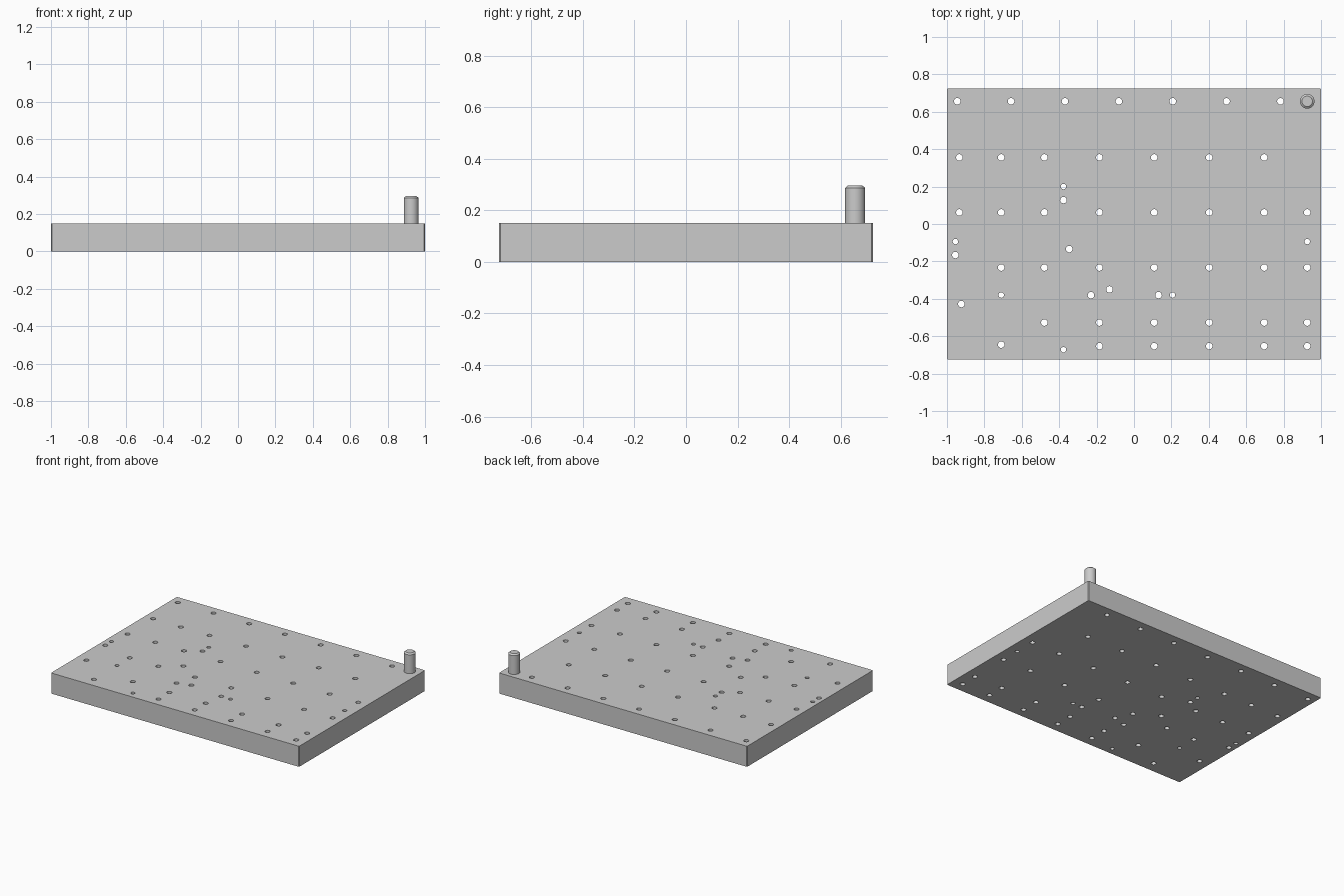
import bpy, bmesh, math
from mathutils import Matrix

if "Cube" in bpy.data.objects:
    bpy.data.objects.remove(bpy.data.objects["Cube"])

HX, HY, T = 1.0, 0.725, 0.15
C = 0.005          # tiny corner chamfer
R, RS = 0.0175, 0.0145


def new_object(name, bm):
    bmesh.ops.recalc_face_normals(bm, faces=bm.faces)
    me = bpy.data.meshes.new(name)
    bm.to_mesh(me)
    bm.free()
    ob = bpy.data.objects.new(name, me)
    bpy.context.collection.objects.link(ob)
    return ob


def smooth(ob):
    bpy.ops.object.select_all(action='DESELECT')
    ob.select_set(True)
    bpy.context.view_layer.objects.active = ob
    bpy.ops.object.shade_smooth_by_angle(angle=math.radians(30))


# Plate: rectangle with slightly clipped corners, extruded
bm = bmesh.new()
outline = []
for sx, sy in ((1, 1), (-1, 1), (-1, -1), (1, -1)):
    pair = [(sx * HX, sy * (HY - C)), (sx * (HX - C), sy * HY)]
    outline += pair if sx * sy > 0 else pair[::-1]
face = bm.faces.new([bm.verts.new((x, y, 0)) for x, y in outline])
ext = bmesh.ops.extrude_face_region(bm, geom=[face], use_keep_orig=True)
bmesh.ops.translate(bm, vec=(0, 0, T),
                    verts=[v for v in ext["geom"] if isinstance(v, bmesh.types.BMVert)])
plate = new_object("plate", bm)

# Hole positions: regular rows on a shared set of columns
cols = [-0.934, -0.71, -0.479, -0.185, 0.108, 0.402, 0.696, 0.926]
rows = [(0.356, 0, 7), (0.062, 0, 8), (-0.233, 1, 8), (-0.527, 2, 8), (-0.653, 3, 8)]
holes = [(-0.945 + 0.288 * i, 0.656, R) for i in range(7)]
holes += [(x, y, R) for y, a, b in rows for x in cols[a:b]]
# Irregular dowel and screw holes
holes += [(x, y, R) for x, y in (
    (-0.71, -0.645), (-0.377, 0.128), (-0.347, -0.134), (-0.955, -0.166),
    (-0.923, -0.428), (-0.23, -0.38), (-0.131, -0.35), (0.131, -0.38))]
holes += [(x, y, RS) for x, y in (
    (-0.377, 0.2), (-0.955, -0.094), (0.926, -0.094),
    (-0.71, -0.38), (0.206, -0.38), (-0.377, -0.672))]

# One cutter holding every drill cylinder
bm = bmesh.new()
for x, y, r in holes:
    bmesh.ops.create_cone(bm, cap_ends=True, segments=24, radius1=r, radius2=r,
                          depth=T * 2, matrix=Matrix.Translation((x, y, T / 2)))
cutter = new_object("hole_cutter", bm)
cutter.hide_render = True

# Drill the plate
bpy.context.view_layer.objects.active = plate
mod = plate.modifiers.new("holes", 'BOOLEAN')
mod.operation = 'DIFFERENCE'
mod.solver = 'EXACT'
mod.object = cutter
bpy.ops.object.modifier_apply(modifier=mod.name)
bpy.data.objects.remove(cutter)
smooth(plate)

# Locating pin: turned profile with chamfered top
bm = bmesh.new()
prof = [(0.039, T), (0.039, 0.287), (0.028, 0.296)]
N = 32
rings = [[bm.verts.new((r * math.cos(2 * math.pi * i / N), r * math.sin(2 * math.pi * i / N), z))
          for i in range(N)] for r, z in prof]
for lo, hi in zip(rings, rings[1:]):
    for i in range(N):
        j = (i + 1) % N
        bm.faces.new((lo[i], lo[j], hi[j], hi[i]))
bm.faces.new(rings[-1])
pin = new_object("locating_pin", bm)
pin.location = (0.926, 0.656, 0)
smooth(pin)
